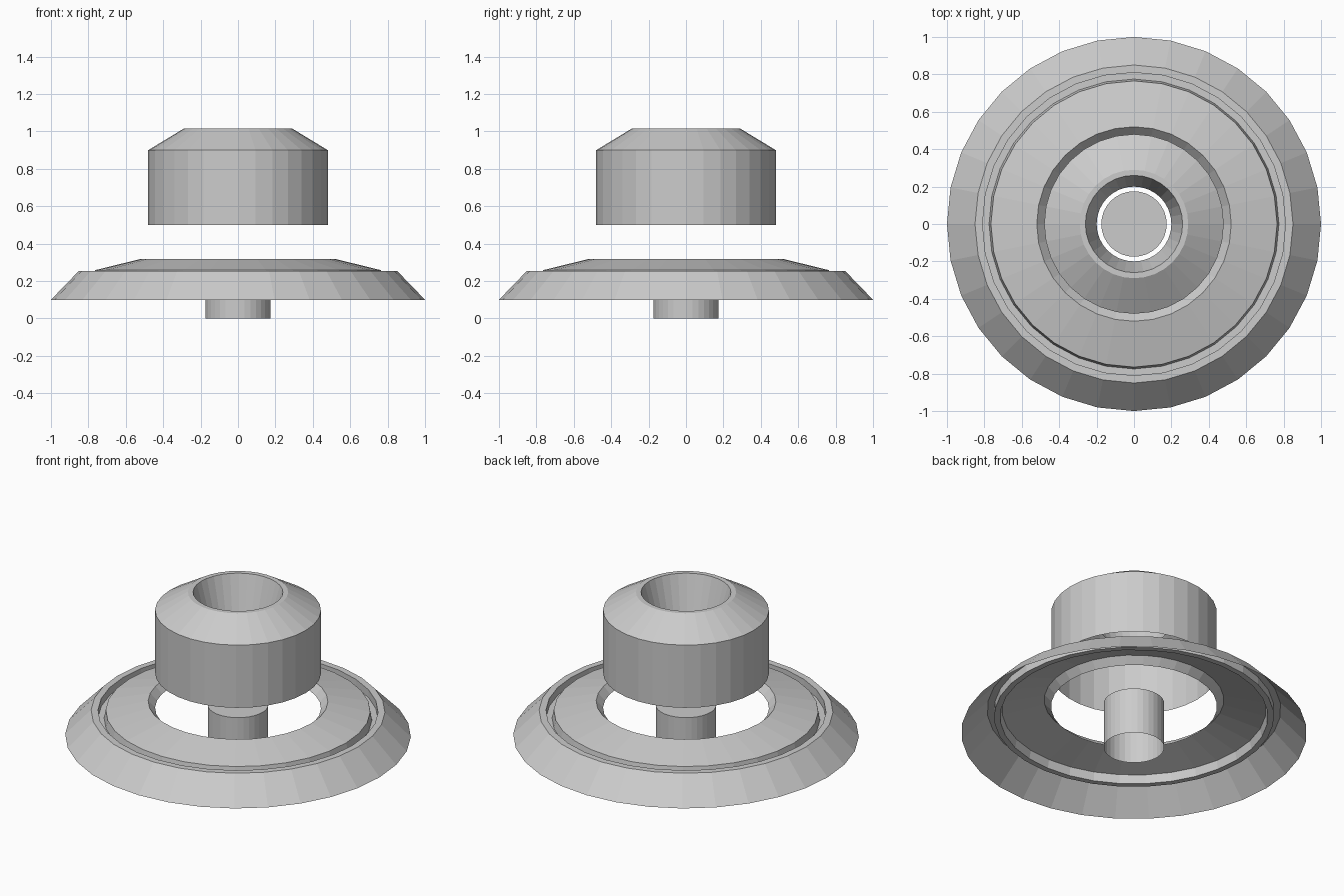
import bpy, bmesh, math

if "Cube" in bpy.data.objects:
    bpy.data.objects.remove(bpy.data.objects["Cube"])

SIDES = 32


def lathe(name, profile, cap_end=False):
    """Spin an (r, z) profile around z into an open, flat-faced shell."""
    bm = bmesh.new()
    rings = []
    for r, z in profile:
        rings.append([bm.verts.new((r * math.cos(a), r * math.sin(a), z))
                      for a in (2 * math.pi * i / SIDES for i in range(SIDES))])
    for low, high in zip(rings, rings[1:]):
        for i in range(SIDES):
            j = (i + 1) % SIDES
            bm.faces.new((low[i], low[j], high[j], high[i]))
    if cap_end:
        bm.faces.new(rings[-1])
    mesh = bpy.data.meshes.new(name)
    bm.to_mesh(mesh)
    bm.free()
    obj = bpy.data.objects.new(name, mesh)
    bpy.context.collection.objects.link(obj)
    return obj


# Wide flange: sloped skirt, flat lip, groove, shallow cone, hole chamfer
lathe("flange_ring", [(1.0, 0.10), (0.85, 0.255), (0.81, 0.255), (0.81, 0.205),
                      (0.775, 0.205), (0.765, 0.258), (0.52, 0.318), (0.48, 0.275)])

# Floating collar: open underneath, with a tapered funnel mouth
lathe("collar", [(0.48, 0.50), (0.48, 0.90), (0.29, 1.015),
                 (0.26, 1.015), (0.20, 0.80)])

# Centre pin: open underneath, closed on top
lathe("centre_pin", [(0.175, 0.0), (0.175, 0.295)], cap_end=True)
